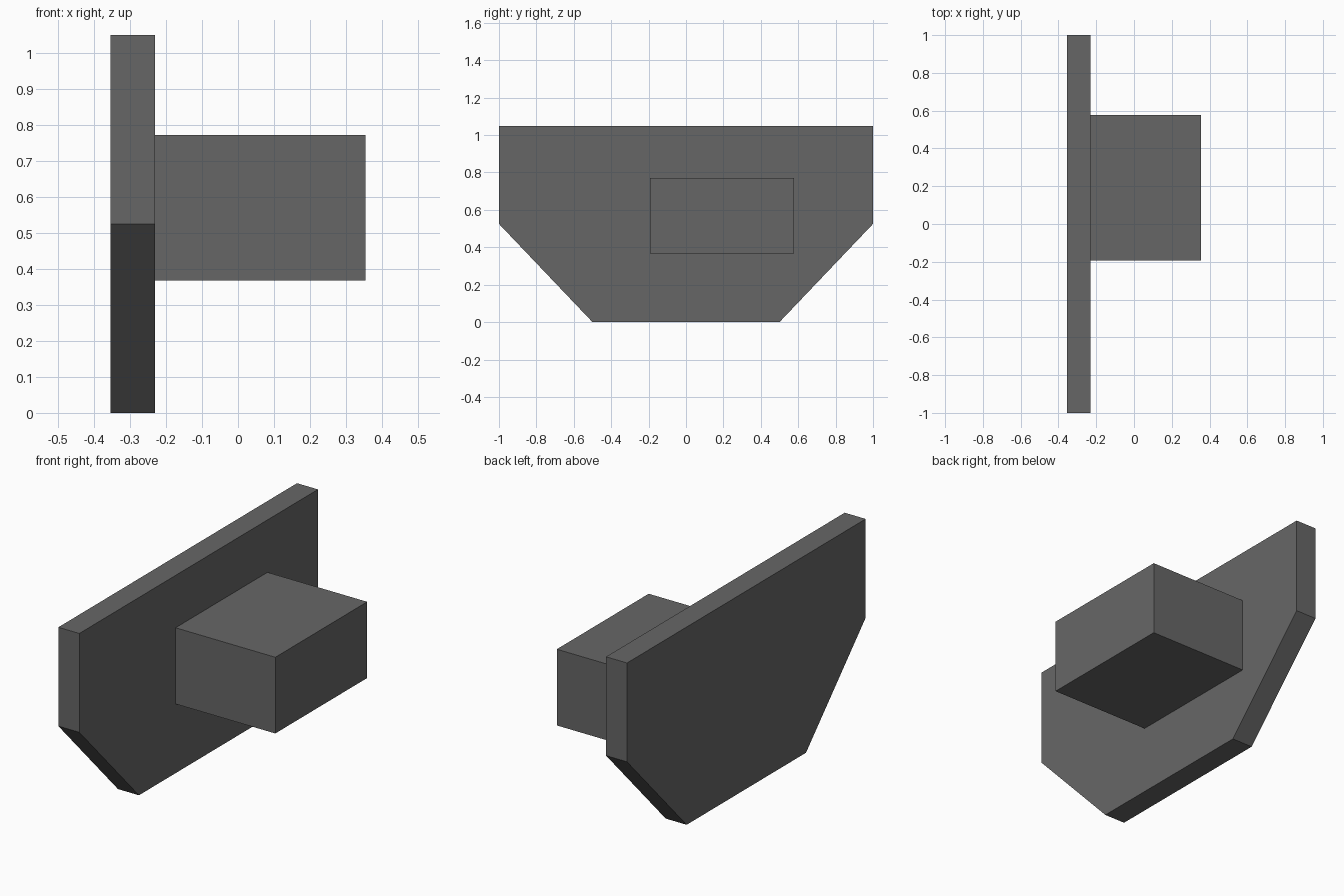
import bpy, bmesh
from mathutils import Vector

if "Cube" in bpy.data.objects:
    bpy.data.objects.remove(bpy.data.objects["Cube"])

dark = bpy.data.materials.new("dark_grey")
dark.diffuse_color = (0.134, 0.134, 0.134, 1)
dark.use_nodes = True
dark.node_tree.nodes["Principled BSDF"].inputs["Base Color"].default_value = dark.diffuse_color


def extruded(name, profile, x0, x1):
    """Extrude a (y, z) outline along x from x0 to x1."""
    bm = bmesh.new()
    face = bm.faces.new([bm.verts.new((x0, y, z)) for y, z in profile])
    ext = bmesh.ops.extrude_face_region(bm, geom=[face], use_keep_orig=True)
    verts = [g for g in ext["geom"] if isinstance(g, bmesh.types.BMVert)]
    bmesh.ops.translate(bm, verts=verts, vec=Vector((x1 - x0, 0, 0)))
    bmesh.ops.recalc_face_normals(bm, faces=bm.faces[:])
    mesh = bpy.data.meshes.new(name)
    bm.to_mesh(mesh)
    bm.free()
    mesh.materials.append(dark)
    obj = bpy.data.objects.new(name, mesh)
    bpy.context.collection.objects.link(obj)
    return obj


# Upright plate with two chamfered lower corners
half = [(0.5, 0), (1, 0.525), (1, 1.049)]
extruded("back_plate", half + [(-y, z) for y, z in reversed(half)], -0.354, -0.231)

# Off-centre block standing out from the plate
y0, y1, z0, z1 = -0.193, 0.577, 0.367, 0.771
extruded("block", [(y0, z0), (y1, z0), (y1, z1), (y0, z1)], -0.231, 0.354)
